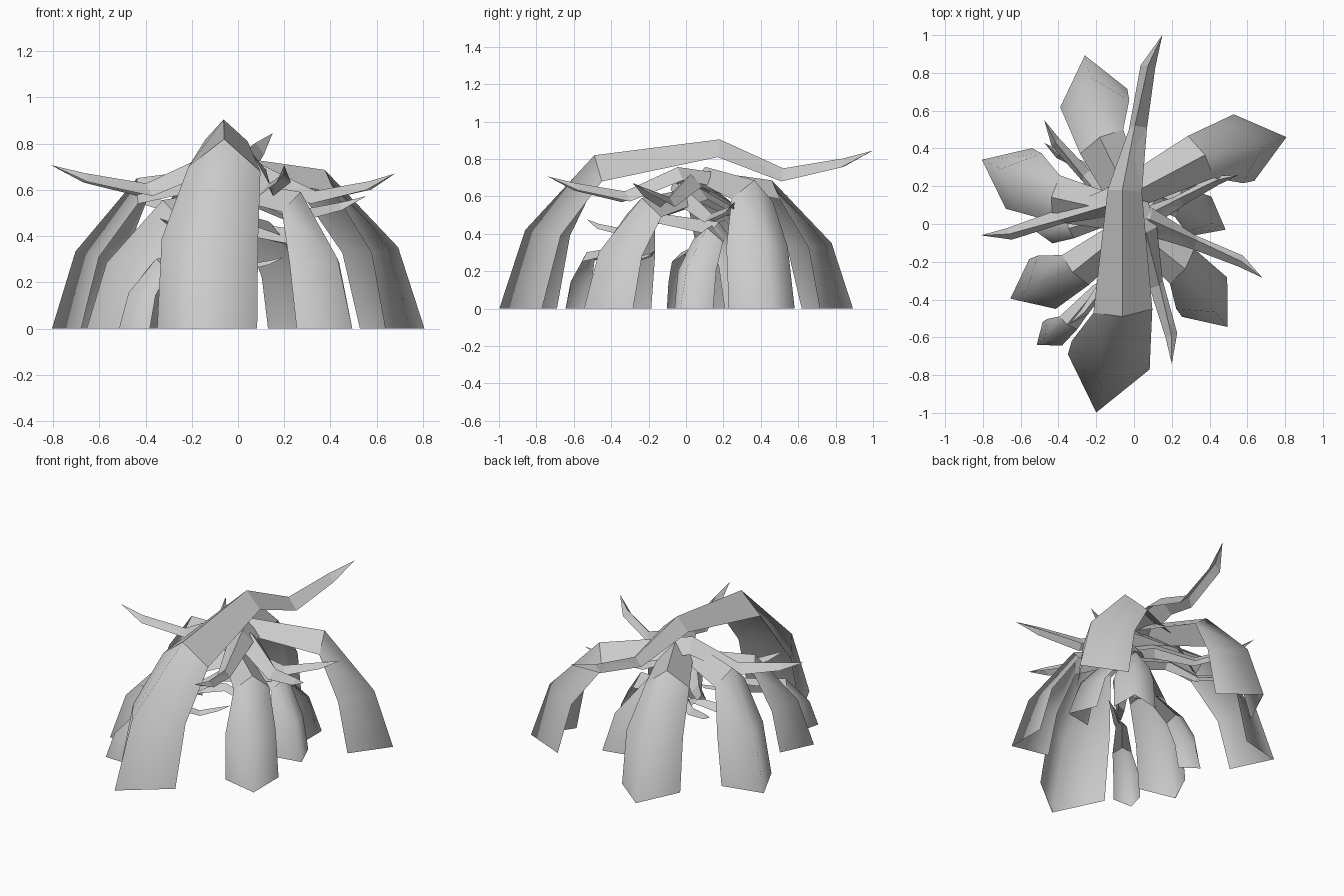
import bpy, bmesh

if "Cube" in bpy.data.objects:
    bpy.data.objects.remove(bpy.data.objects["Cube"])

# Cross-sections of one arched root, foot to tip: left edge, outer ridge, right edge, inner ridge
# (a thin folded blade, hollow underneath)
RINGS = [
    [(-.35, -.69, 0), (-.20, -.998, 0), (.083, -.77, 0), (-.197, -.988, 0)],
    [(-.33, -.62, .39), (-.17, -.86, .42), (.087, -.67, .39), (-.167, -.85, .418)],
    [(-.215, -.47, .70), (-.06, -.49, .82), (.097, -.45, .68), (-.06, -.483, .808)],
    [(-.14, .18, .82), (-.062, .18, .905), (.042, .17, .81), (-.061, .18, .893)],
    [(-.027, .50, .685), (.005, .52, .75), (.069, .51, .68), (.007, .519, .74)],
    [(.035, .84, .757), (.075, .84, .803), (.113, .83, .755), (.075, .84, .795)],
]
TIP = (.15, 1.0, .845)

# Every root is the same shape, turned and scaled: (foot corner x, y, tip x, y)
ROOTS = [
    (-.20, -.998, .15, 1.0),
    (.807, .46, -.81, -.06),
    (-.805, .34, .68, -.285),
    (-.26, .893, .20, -.74),
    (-.655, -.395, .555, .26),
    (.495, -.545, -.475, .55),
    (-.515, -.64, .06, -.165),
    (.485, -.03, -.475, .43),
    (.33, .40, -.34, -.53),
    (-.54, -.025, .20, .05),
]


def make_root(name, fx, fy, tx, ty):
    foot0 = complex(*RINGS[0][1][:2])
    foot = complex(fx, fy)
    turn = (complex(tx, ty) - foot) / (complex(*TIP[:2]) - foot0)

    def place(p):
        w = foot + (complex(p[0], p[1]) - foot0) * turn
        return (w.real, w.imag, p[2] * abs(turn))

    bm = bmesh.new()
    rings = [[bm.verts.new(place(p)) for p in ring] for ring in RINGS]
    tip = bm.verts.new(place(TIP))
    # Walls: the broad foot is smooth, the horn is faceted
    for i, (a, b) in enumerate(zip(rings, rings[1:])):
        for j in range(4):
            k = (j + 1) % 4
            f = bm.faces.new((a[j], a[k], b[k], b[j]))
            f.smooth = i < 2
        for j in (0, 2):
            bm.edges.get((a[j], b[j])).smooth = False
    # Pointed end
    for j in range(4):
        bm.faces.new((rings[-1][j], rings[-1][(j + 1) % 4], tip))
    # Crease where foot meets horn
    for j in range(4):
        bm.edges.get((rings[2][j], rings[2][(j + 1) % 4])).smooth = False
    bmesh.ops.recalc_face_normals(bm, faces=bm.faces)
    me = bpy.data.meshes.new(name)
    bm.to_mesh(me)
    bm.free()
    ob = bpy.data.objects.new(name, me)
    bpy.context.collection.objects.link(ob)


for n, r in enumerate(ROOTS):
    make_root(f"arched_root_{n + 1}", *r)
